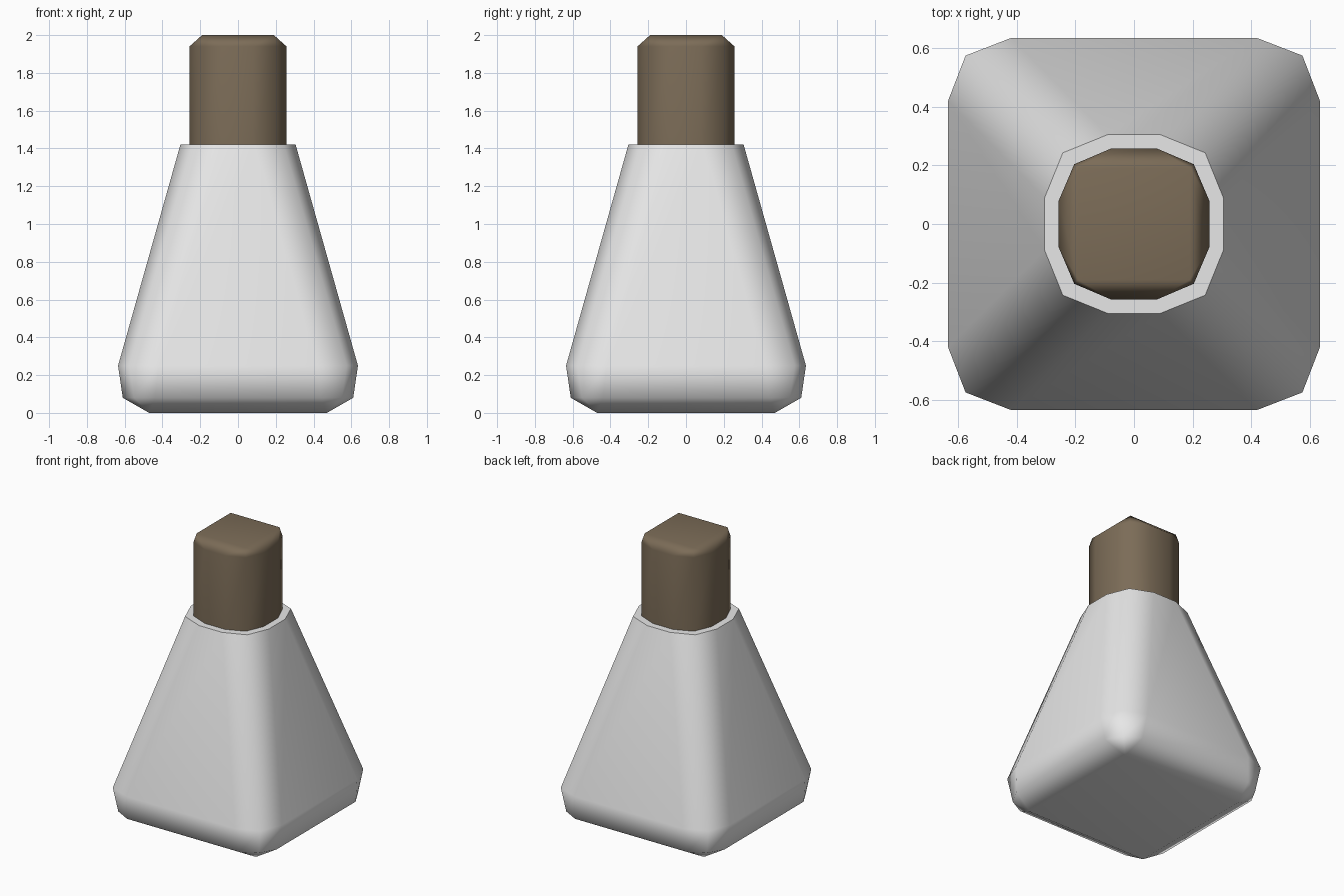
import bpy, bmesh, math

cube = bpy.data.objects.get("Cube")
if cube:
    bpy.data.objects.remove(cube, do_unlink=True)


def make_material(name, color):
    mat = bpy.data.materials.new(name)
    mat.use_nodes = True
    mat.diffuse_color = color
    mat.node_tree.nodes["Principled BSDF"].inputs["Base Color"].default_value = color
    return mat


def ring(bm, z, half, flat, corner):
    """Square ring with rounded corners; three points per corner."""
    verts = []
    for k in range(4):
        c, s = round(math.cos(k * math.pi / 2)), round(math.sin(k * math.pi / 2))
        for x, y in ((half, -flat), (half, flat), (corner, corner)):
            verts.append(bm.verts.new((x * c - y * s, x * s + y * c, z)))
    return verts


def loft(name, sections, mat):
    """Skin a stack of rings, cap both ends and smooth the soft edges."""
    bm = bmesh.new()
    rings = [ring(bm, *section) for section in sections]
    for low, high in zip(rings, rings[1:]):
        for i in range(len(low)):
            j = (i + 1) % len(low)
            bm.faces.new((low[i], low[j], high[j], high[i]))
    bm.faces.new(rings[0][::-1])
    bm.faces.new(rings[-1])
    bmesh.ops.remove_doubles(bm, verts=bm.verts, dist=0.0005)
    bmesh.ops.recalc_face_normals(bm, faces=bm.faces)
    mesh = bpy.data.meshes.new(name)
    bm.to_mesh(mesh)
    bm.free()
    mesh.materials.append(mat)
    obj = bpy.data.objects.new(name, mesh)
    bpy.context.collection.objects.link(obj)
    bpy.ops.object.select_all(action='DESELECT')
    obj.select_set(True)
    bpy.context.view_layer.objects.active = obj
    bpy.ops.object.shade_smooth_by_angle(angle=math.radians(65))
    weighted = obj.modifiers.new("Weighted normals", 'WEIGHTED_NORMAL')
    weighted.keep_sharp = True
    return obj


glass = make_material("pale grey glass", (0.8, 0.8, 0.8, 1))
cork = make_material("brown cork", (0.2, 0.15, 0.096, 1))

# Tapered bottle: square base, rounded lower edge, narrow flat rim
loft("bottle_body", [
    (0, 0.47, 0.47, 0.47),
    (0.08, 0.61, 0.44, 0.55),
    (0.25, 0.635, 0.42, 0.575),
    (1.42, 0.305, 0.09, 0.243),
], glass)

# Stopper: straight sides, chamfered square top
loft("stopper", [
    (1.38, 0.257, 0.08, 0.204),
    (1.94, 0.257, 0.08, 0.204),
    (2.0, 0.19, 0.19, 0.19),
], cork)
